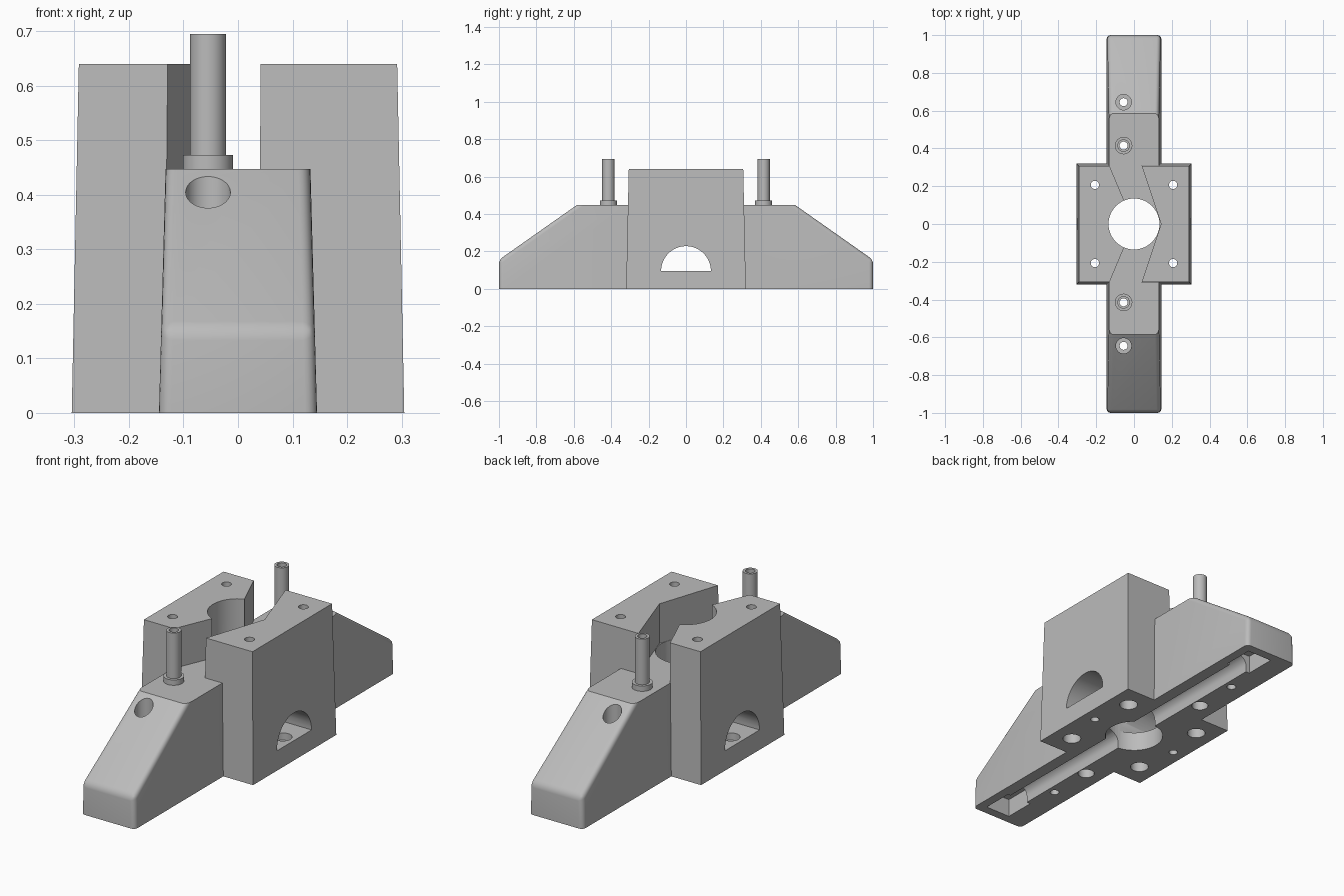
import bpy, bmesh, math
from mathutils import Vector

cube = bpy.data.objects.get("Cube")
if cube:
    bpy.data.objects.remove(cube, do_unlink=True)

grey = bpy.data.materials.new("plain grey")
grey.use_nodes = True
colour = (0.5, 0.5, 0.5, 1)
grey.diffuse_color = colour
grey.node_tree.nodes["Principled BSDF"].inputs["Base Color"].default_value = colour


def finish(name, bm):
    bmesh.ops.recalc_face_normals(bm, faces=bm.faces)
    mesh = bpy.data.meshes.new(name)
    bm.to_mesh(mesh)
    bm.free()
    mesh.materials.append(grey)
    ob = bpy.data.objects.new(name, mesh)
    bpy.context.collection.objects.link(ob)
    return ob


def prism(points, place, lo, hi):
    """Extrude a 2D outline; place(u, v, w) gives the 3D position."""
    bm = bmesh.new()
    rings = [[bm.verts.new(place(u, v, w)) for u, v in points] for w in (lo, hi)]
    n = len(points)
    for ring in rings:
        bm.faces.new(ring)
    for i in range(n):
        j = (i + 1) % n
        bm.faces.new((rings[0][i], rings[0][j], rings[1][j], rings[1][i]))
    return bm


def arc(cx, cy, r, start, end, n):
    return [(cx + r * math.cos(start + (end - start) * i / n),
             cy + r * math.sin(start + (end - start) * i / n)) for i in range(n + 1)]


def rod(name, x, y, r, lo, hi):
    outline = arc(x, y, r, 0, math.tau, 48)[:-1]
    return finish(name, prism(outline, lambda u, v, w: (u, v, w), lo, hi))


def box(name, x0, x1, y0, y1, z0, z1):
    outline = [(x0, y0), (x1, y0), (x1, y1), (x0, y1)]
    return finish(name, prism(outline, lambda u, v, w: (u, v, w), z0, z1))


def combine(target, other, operation="DIFFERENCE"):
    mod = target.modifiers.new("combine", "BOOLEAN")
    mod.operation, mod.solver, mod.object = operation, "EXACT", other
    bpy.context.view_layer.objects.active = target
    bpy.ops.object.modifier_apply(modifier=mod.name)
    bpy.data.objects.remove(other, do_unlink=True)


def smooth(ob):
    bpy.ops.object.select_all(action="DESELECT")
    ob.select_set(True)
    bpy.context.view_layer.objects.active = ob
    bpy.ops.object.shade_smooth_by_angle(angle=math.radians(30))


TOP = 0.447      # height of the long arm
PIN_X = -0.055   # line of pins and screws

# Long tapered arm with softened ends
side = [(-1, 0), (1, 0), (1, 0.155), (0.585, TOP), (-0.585, TOP), (-1, 0.155)]
bm = prism(side, lambda y, z, s: (s * (0.145 - 0.027 * z), y, z), -1, 1)
soft = []
for e in bm.edges:
    a, b = (v.co for v in e.verts)
    if abs((a.y + b.y) / 2) > 0.6 and max(a.z, b.z) > 0.01:
        soft.append(e)
bmesh.ops.bevel(bm, geom=soft, offset=0.022, segments=5, profile=0.5, affect="EDGES")
arm = finish("arm", bm)

# Central block with drafted sides
bm = bmesh.new()
bmesh.ops.create_cube(bm, size=2)
for v in bm.verts:
    high = v.co.z > 0
    v.co = Vector((v.co.x * (0.292 if high else 0.305),
                   v.co.y * (0.306 if high else 0.32), 0.64 if high else 0))
base = finish("clamp_base", bm)

# Chevron slot between the two jaws
slot = [(-0.135, 0.32), (0.0, 0), (-0.135, -0.32),
        (0.037, -0.32), (0.143, 0), (0.037, 0.32)]
combine(base, finish("slot_cut", prism(slot, lambda u, v, w: (u, v, w), TOP, 0.8)))
combine(base, arm, "UNION")

# Central bore and arched cross tunnel
combine(base, rod("bore_cut", 0, 0, 0.135, -0.1, 0.8))
arch = arc(0, 0.095, 0.133, 0, math.pi, 32)
combine(base, finish("arch_cut", prism(arch, lambda y, z, x: (x, y, z), -0.5, 0.5)))

# Underside channel with rounded roof and wider end pockets
groove = [(-0.015, -0.1), (0.085, -0.1)] + arc(0.035, 0.03, 0.05, 0, math.pi, 16)
combine(base, finish("channel_cut", prism(groove, lambda x, z, y: (x, y, z), -0.9, 0.9)))
for s in (-1, 1):
    ends = sorted((s * 0.8, s * 0.955))
    combine(base, box("pocket_cut", -0.035, 0.1, *ends, -0.1, 0.09))

# Screw and bolt holes
for s in (-1, 1):
    holes = [(PIN_X, s * 0.645, 0.021, -0.1, 0.5), (PIN_X, s * 0.645, 0.041, 0.14, 0.6),
             (PIN_X, s * 0.415, 0.022, -0.1, 0.6), (PIN_X, s * 0.415, 0.038, -0.1, 0.1),
             (s * 0.24, 0, 0.02, -0.1, 0.12), (s * 0.24, 0, 0.042, 0.06, 0.12)]
    for t in (-1, 1):
        holes += [(s * 0.207, t * 0.207, 0.022, -0.1, 0.8),
                  (s * 0.207, t * 0.207, 0.042, -0.1, 0.1)]
    for hole in holes:
        combine(base, rod("hole_cut", *hole))
smooth(base)

# Hollow pins with collars
for label, s in (("front", -1), ("back", 1)):
    y = s * 0.415
    pin = rod(label + "_pin", PIN_X, y, 0.033, 0.3, 0.695)
    combine(pin, rod("collar", PIN_X, y, 0.046, TOP - 0.02, 0.473), "UNION")
    combine(pin, rod("pin_bore", PIN_X, y, 0.021, 0.2, 0.8))
    smooth(pin)
